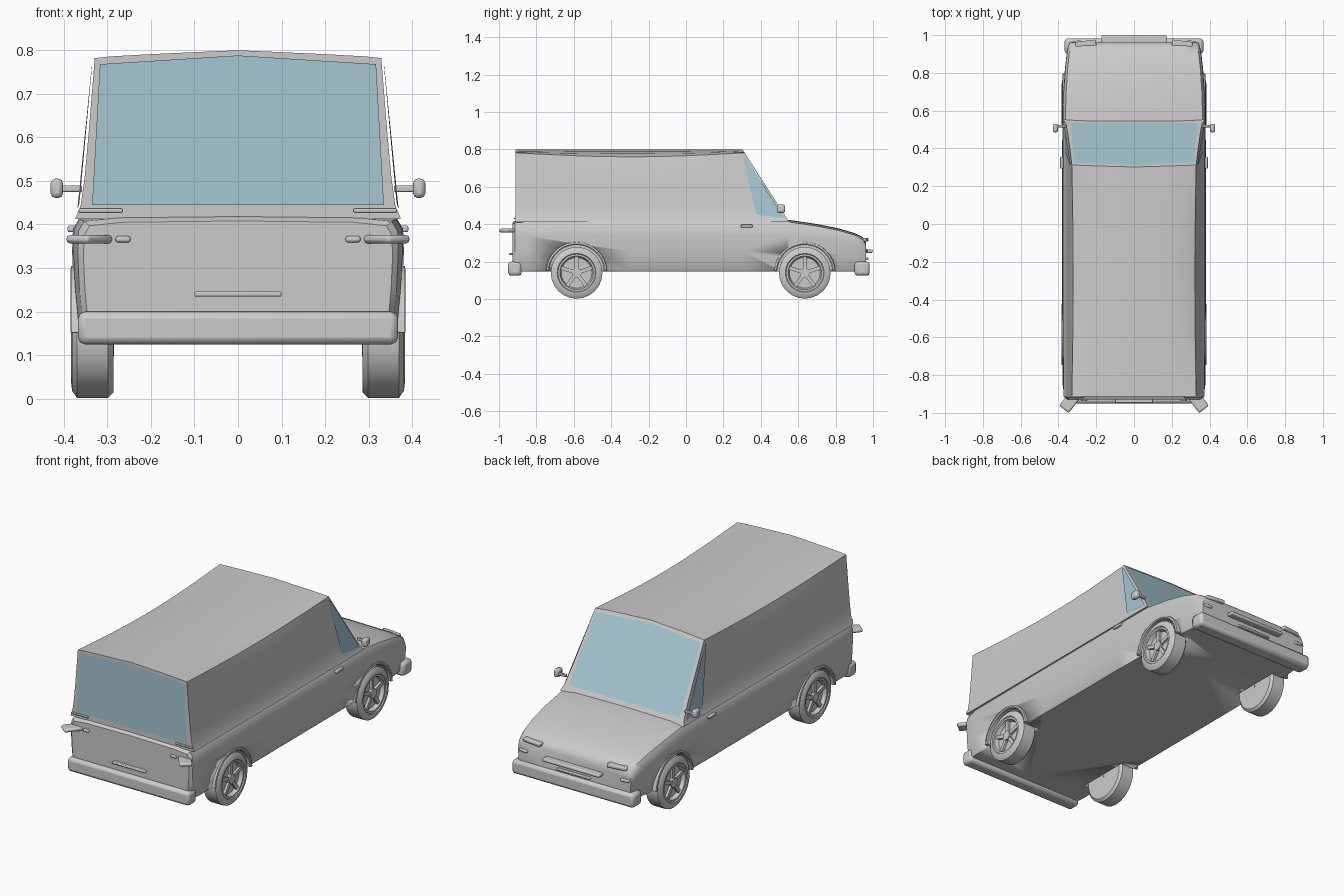
import bpy, bmesh, math
from mathutils import Vector, Matrix

if "Cube" in bpy.data.objects:
    bpy.data.objects.remove(bpy.data.objects["Cube"])

glass_mat = bpy.data.materials.new("glass")
glass_mat.diffuse_color = (0.38, 0.57, 0.65, 1)
glass_mat.use_nodes = True
glass_mat.node_tree.nodes["Principled BSDF"].inputs["Base Color"].default_value = glass_mat.diffuse_color


def finish(name, bm, mat=None, bevel=0, angle=35):
    bmesh.ops.recalc_face_normals(bm, faces=bm.faces)
    me = bpy.data.meshes.new(name)
    bm.to_mesh(me)
    bm.free()
    ob = bpy.data.objects.new(name, me)
    bpy.context.collection.objects.link(ob)
    if mat:
        me.materials.append(mat)
    if bevel:
        m = ob.modifiers.new("bevel", 'BEVEL')
        m.width, m.segments = bevel, 2
    bpy.ops.object.select_all(action='DESELECT')
    ob.select_set(True)
    bpy.context.view_layer.objects.active = ob
    bpy.ops.object.shade_smooth_by_angle(angle=math.radians(angle))
    return ob


def box(name, loc, size, rot=0, bevel=0.006):
    bm = bmesh.new()
    bmesh.ops.create_cube(bm, size=1)
    M = Matrix.Translation(loc) @ Matrix.Rotation(rot, 4, 'Z') @ Matrix.Diagonal((*size, 1))
    bmesh.ops.transform(bm, matrix=M, verts=bm.verts)
    return finish(name, bm, bevel=bevel)


def loft(name, rings, closed_path=False):
    """Bridge closed rings of points, capping both ends unless the path is closed."""
    bm = bmesh.new()
    vs = [[bm.verts.new(p) for p in r] for r in rings]
    n = len(rings[0])
    pairs = list(zip(vs, vs[1:])) + ([(vs[-1], vs[0])] if closed_path else [])
    for a, b in pairs:
        for i in range(n):
            j = (i + 1) % n
            bm.faces.new((a[i], a[j], b[j], b[i]))
    if not closed_path:
        bm.faces.new(vs[0])
        bm.faces.new(vs[-1])
    return finish(name, bm)


def mirrored(half):
    """Half outline starting and ending on the centre line -> full outline."""
    return half + [(-x, *r) for x, *r in reversed(half[1:-1])]


def panel(name, pts):
    bm = bmesh.new()
    bm.faces.new([bm.verts.new(p) for p in pts])
    return finish(name, bm, glass_mat)


# Lower body: (y, half width, top height) sections
rings = []
for y, w, zt in [(-.928, .355, .405), (-.915, .368, .415), (-.85, .378, .42), (-.3, .381, .42),
                 (.3, .381, .42), (.55, .379, .42), (.7, .374, .398), (.82, .366, .374),
                 (.9, .357, .35), (.945, .348, .328), (.962, .341, .3)]:
    h = zt - .147
    half = [(0, zt + .003), (.75 * w, zt), (.96 * w, zt - .008), (.995 * w, zt - .03), (w, zt - .3 * h),
            (.99 * w, zt - .6 * h), (.965 * w, .155), (.95 * w, .147), (0, .147)]
    rings.append([(x, y, z) for x, z in mirrored(half)])
body = loft("lower_body", rings)

# Wheel arch recesses
WHEELS = [(s, y) for s in (-1, 1) for y in (-.585, .635)]
for s, y in WHEELS:
    bm = bmesh.new()
    bmesh.ops.create_cone(bm, cap_ends=True, segments=32, radius1=.15, radius2=.15, depth=.2,
                          matrix=Matrix.Translation((s * .378, y, .14)) @ Matrix.Rotation(math.pi / 2, 4, 'Y'))
    cutter = finish("arch_cutter", bm)
    cutter.hide_render = True
    m = body.modifiers.new("arch", 'BOOLEAN')
    m.operation, m.object, m.solver = 'DIFFERENCE', cutter, 'EXACT'
    bpy.context.view_layer.objects.active = body
    bpy.ops.object.modifier_apply(modifier=m.name)
    bpy.data.objects.remove(cutter)

# Cabin: upright rear, raked windscreen, roof edges softer mid-length
def rake(z):
    return .55 - .645 * (z - .415)

rings = []
N = 12
for k in range(N + 1):
    t = k / N
    r = math.sin(math.pi * t)
    half = [(0, .80), (.2, .791 - .003 * r), (.29 - .01 * r, .786 - .009 * r), (.329 - .007 * r, .782 - .022 * r),
            (.334, .72 - .01 * r), (.343, .61), (.352, .51), (.361, .445), (.374, .412), (0, .412)]
    rings.append([(x, -.912 + t * (rake(z) + .912), z) for x, z in mirrored(half)])
loft("cabin", rings)

# Glass
def pane(sign, yfun):
    half = [(.335, .445), (.317, .768)]
    out = half + [(0, .788)] + [(-x, z) for x, z in reversed(half)]
    return [(x, yfun(z), z) for x, z in out]

panel("windscreen_glass", pane(1, lambda z: rake(z) + .004))
panel("rear_glass", pane(1, lambda z: -.916))
for s in (-1, 1):
    panel("side_glass", [(s * .335, .303, .765), (s * .364, .377, .45), (s * .369, .525, .434),
                         (s * .336, .315, .762)])

# Wheels: lathed tyre and rim, spokes and hub
for s, wy in WHEELS:
    prof = [(.358, .004), (.358, .082), (.378, .09), (.378, .1), (.383, .104), (.381, .122), (.37, .138),
            (.298, .138), (.286, .125), (.285, .004)]
    loft("wheel", [[(s * x, wy + r * math.cos(a), .14 + r * math.sin(a)) for x, r in prof]
                   for a in [2 * math.pi * i / 24 for i in range(24)]], True)
    bm = bmesh.new()
    T = Matrix.Translation((s * .362, wy, .14))
    bmesh.ops.create_cone(bm, cap_ends=True, segments=16, radius1=.026, radius2=.026, depth=.028,
                          matrix=T @ Matrix.Rotation(math.pi / 2, 4, 'Y'))
    for i in range(5):
        M = T @ Matrix.Rotation(2 * math.pi * i / 5, 4, 'X') @ Matrix.Translation((0, 0, .053))
        bmesh.ops.create_cube(bm, size=1, matrix=M @ Matrix.Diagonal((.018, .02, .07, 1)))
    finish("wheel_spokes", bm)
    # Raised arch lip
    lip = [(.355, .147), (.381, .147), (.385, .153), (.383, .162), (.355, .166)]
    w = 0 if wy < 0 else -.006
    loft("arch_lip", [[(s * (x + w), wy + r * math.cos(a), .142 + r * math.sin(a)) for x, r in lip]
                      for a in [math.pi * (.02 + .96 * i / 18) for i in range(19)]])

# Bumpers
box("rear_bumper", (0, -.915, .162), (.735, .072, .075), bevel=.016)
box("front_bumper", (0, .942, .162), (.735, .08, .075), bevel=.016)

# Nose and tail trim
box("grille_bar", (0, .975, .256), (.345, .046, .018))
box("nose_slot", (0, .965, .215), (.2, .02, .012), bevel=.004)
box("tail_plate_bar", (0, -.933, .24), (.2, .026, .012), bevel=.004)

# Paired small parts
for s in (-1, 1):
    box("headlight", (s * .255, .952, .317), (.11, .036, .02), -s * .12)
    box("nose_indicator", (s * .305, .955, .258), (.05, .03, .016), -s * .15)
    box("tail_wing_light", (s * .341, -.942, .366), (.065, .098, .02), s * math.radians(38), .008)
    box("tail_small_light", (s * .264, -.928, .366), (.034, .02, .014), 0, .005)
    box("door_handle", (s * .382, .325, .39), (.018, .062, .015), 0, .004)
    box("mirror_arm", (s * .383, .518, .482), (.05, .014, .014), 0, .003)
    box("mirror_head", (s * .416, .508, .483), (.028, .045, .044), 0, .01)
    box("rear_ledge_strip", (s * .315, -.905, .432), (.1, .03, .01), 0, .003)
